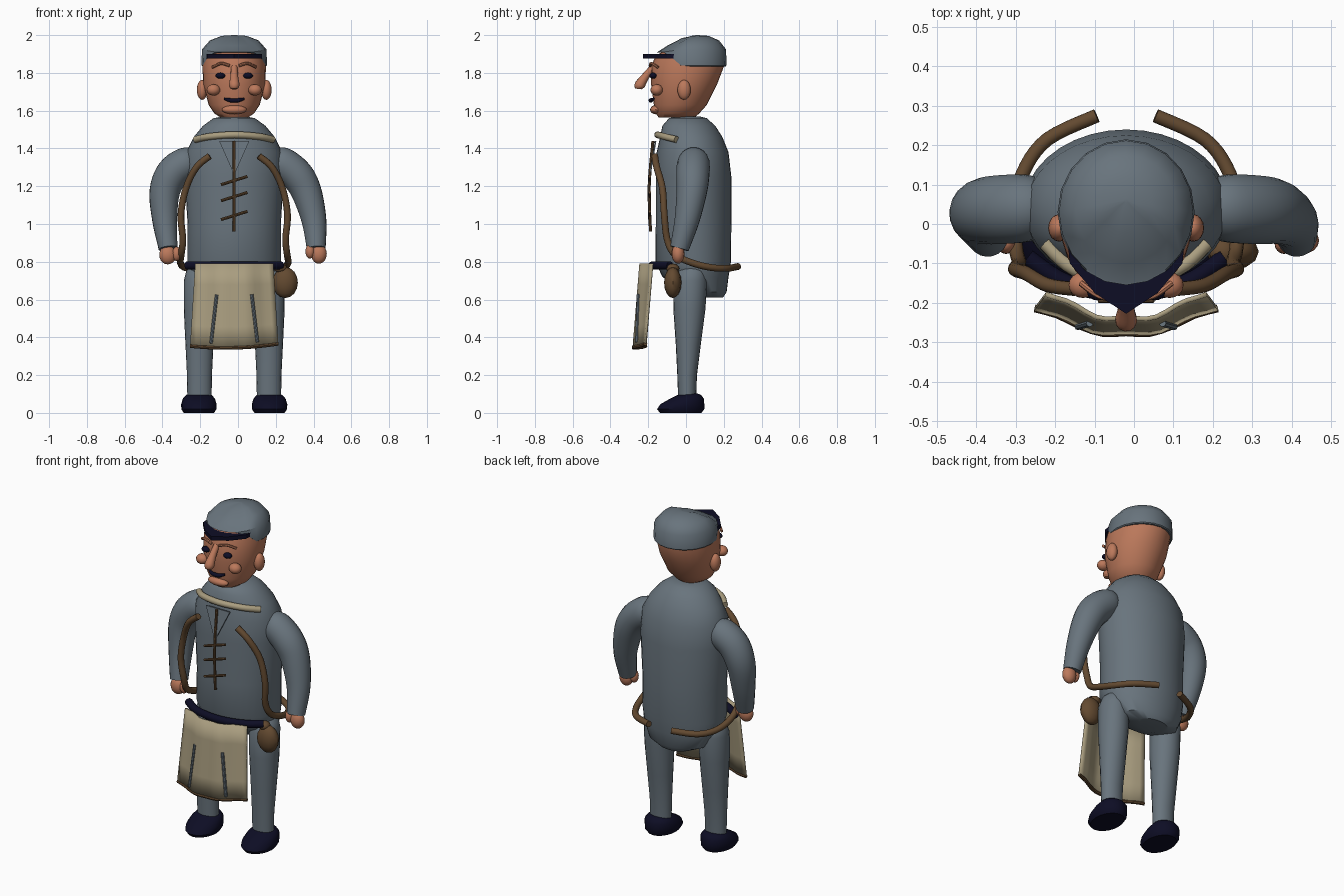
import bpy, bmesh, math
from mathutils import Vector

if "Cube" in bpy.data.objects:
    bpy.data.objects.remove(bpy.data.objects["Cube"])

CX = -0.02  # body centre line


def material(name, rgb):
    m = bpy.data.materials.new(name)
    m.diffuse_color = (*rgb, 1)
    m.use_nodes = True
    m.node_tree.nodes["Principled BSDF"].inputs["Base Color"].default_value = m.diffuse_color
    return m


GREY = material("slate_cloth", (0.14, 0.175, 0.205))
SKIN = material("skin", (0.50, 0.19, 0.105))
BROWN = material("brown_leather", (0.125, 0.068, 0.03))
LINEN = material("linen", (0.40, 0.34, 0.215))
NAVY = material("dark_navy", (0.004, 0.004, 0.018))


def finish(name, bm, mat, angle=40):
    bmesh.ops.recalc_face_normals(bm, faces=bm.faces)
    me = bpy.data.meshes.new(name)
    bm.to_mesh(me)
    bm.free()
    me.materials.append(mat)
    ob = bpy.data.objects.new(name, me)
    bpy.context.collection.objects.link(ob)
    bpy.ops.object.select_all(action='DESELECT')
    ob.select_set(True)
    bpy.context.view_layer.objects.active = ob
    bpy.ops.object.shade_smooth_by_angle(angle=math.radians(angle))
    return ob


def skin_rings(name, rings, mat, cap=True):
    """Join closed loops of points into a tube with end caps."""
    bm = bmesh.new()
    loops = [[bm.verts.new(p) for p in r] for r in rings]
    n = len(loops[0])
    for a, b in zip(loops, loops[1:]):
        for i in range(n):
            bm.faces.new((a[i], a[(i + 1) % n], b[(i + 1) % n], b[i]))
    if cap:
        bm.faces.new(loops[0])
        bm.faces.new(loops[-1])
    return finish(name, bm, mat)


def loft(name, rings, mat, cx=CX, n=28):
    """Stack of ellipses given as (z, centre y, radius x, radius y)."""
    turn = [2 * math.pi * i / n for i in range(n)]
    return skin_rings(name, [[(cx + rx * math.cos(t), cy + ry * math.sin(t), z) for t in turn]
                             for z, cy, rx, ry in rings], mat)


def spline(pts, steps):
    """Catmull-Rom through points of any dimension."""
    p = [pts[0]] + list(pts) + [pts[-1]]
    out = []
    for i in range(1, len(p) - 2):
        for s in range(steps):
            t = s / steps
            out.append([0.5 * (2 * b + (c - a) * t + (2 * a - 5 * b + 4 * c - d) * t * t
                        + (3 * b - a - 3 * c + d) * t ** 3)
                        for a, b, c, d in zip(p[i - 1], p[i], p[i + 1], p[i + 2])])
    return out + [list(pts[-1])]


def tube(name, pts, mat, r=None, n=12, steps=5):
    """Round tube along a smooth path; points are (x, y, z) or (x, y, z, radius)."""
    path = spline([tuple(q) + ((r,) if r else ()) for q in pts], steps)
    rings, side = [], None
    for i, q in enumerate(path):
        a, b = path[max(i - 1, 0)], path[min(i + 1, len(path) - 1)]
        t = (Vector(b[:3]) - Vector(a[:3])).normalized()
        side = side or t.orthogonal()
        side = (side - t * side.dot(t)).normalized()
        up = t.cross(side)
        rings.append([Vector(q[:3]) + q[3] * (side * math.cos(w) + up * math.sin(w))
                      for w in (2 * math.pi * k / n for k in range(n))])
    return skin_rings(name, rings, mat)


def ball(name, c, r, mat, seg=16):
    bm = bmesh.new()
    bmesh.ops.create_uvsphere(bm, u_segments=seg, v_segments=seg // 2 + 2, radius=1)
    for v in bm.verts:
        v.co = Vector([c[k] + v.co[k] * r[k] for k in range(3)])
    return finish(name, bm, mat)


def plate(name, outline, depth, mat):
    """Flat polygon extruded along a vector."""
    bm = bmesh.new()
    f = bm.faces.new([bm.verts.new(p) for p in outline])
    new = bmesh.ops.extrude_face_region(bm, geom=[f], use_keep_orig=True)["geom"]
    bmesh.ops.translate(bm, vec=depth, verts=[g for g in new if isinstance(g, bmesh.types.BMVert)])
    return finish(name, bm, mat, 30)


# Torso and head
loft("torso", [(.61, .13, .10, .065), (.64, .10, .18, .115), (.72, .05, .235, .175),
               (.80, .038, .247, .2), (1.0, .04, .247, .2), (1.25, .04, .262, .2),
               (1.38, .035, .255, .19), (1.46, .028, .215, .165), (1.52, .015, .165, .14),
               (1.56, .01, .11, .10), (1.57, .01, .06, .06)], GREY, n=36)
loft("head", [(1.565, -.05, .075, .095), (1.585, -.045, .105, .115), (1.63, -.03, .135, .14),
              (1.74, -.01, .165, .175), (1.84, .01, .168, .193), (1.895, .02, .16, .178),
              (1.93, .04, .12, .12)], SKIN)

# Cap: faceted dome with its rim raised at the brow
N = 20
rings = []
for scale, z, brow in ((.97, 1.835, .072), (1, 1.84, .07), (.98, 1.925, -.014),
                       (.74, 1.972, -.028), (.38, 1.996, -.012), (.03, 2.0, 0)):
    ring = []
    for i in range(N):
        t = 2 * math.pi * i / N
        front = min(1, max(0, (-math.sin(t) - .4) / .3))
        ring.append((CX + .174 * scale * math.cos(t),
                     .03 + .03 * (1 - scale) + .185 * scale * math.sin(t), z + brow * front))
    rings.append(ring)
skin_rings("cap", rings, GREY)
bill = [(.15, -.03), (.143, -.10), (.08, -.175), (0, -.228)]
bill += [(-x, y) for x, y in bill[-2::-1]]
plate("cap_bill", [(CX + x, y, 1.877) for x, y in bill], (0, 0, .024), NAVY)

# Face
tube("nose", [(CX, -.175, 1.83, .017), (CX, -.215, 1.78, .021), (CX, -.245, 1.735, .028),
              (CX, -.25, 1.715, .018)], SKIN)
ball("chin", (CX, -.16, 1.605), (.066, .03, .024), SKIN)
tube("mouth", [(CX - .052, -.172, 1.663, .006), (CX - .02, -.185, 1.655, .011),
               (CX + .02, -.185, 1.655, .011), (CX + .052, -.172, 1.663, .006)], NAVY)
for s, side in ((-1, "left"), (1, "right")):
    ball(side + "_ear", (CX + s * .17, -.01, 1.71), (.028, .035, .053), SKIN)
    ball(side + "_cheek", (CX + s * .11, -.155, 1.71), (.036, .033, .03), SKIN)
    ball(side + "_eye", (CX + s * .073, -.174, 1.785), (.026, .02, .016), NAVY)
    tube(side + "_brow", [(CX + s * .025, -.19, 1.838), (CX + s * .07, -.182, 1.85),
                          (CX + s * .115, -.15, 1.83)], SKIN, .008, 8)

    # Legs and shoes
    loft(side + "_leg", [(.06, .006, .064, .047), (.2, .006, .066, .052), (.36, .012, .074, .066),
                         (.55, .018, .083, .085), (.7, .022, .083, .09), (.75, .03, .07, .075),
                         (.78, .035, .04, .045)], GREY, CX + s * .184, 20)
    loft(side + "_shoe", [(0, -.028, .08, .11), (.02, -.028, .093, .125), (.045, -.02, .094, .117),
                          (.075, .005, .085, .09), (.095, .018, .068, .062), (.103, .02, .04, .04)],
         NAVY, CX + s * .187, 20)

    # Shoulder strap running over the chest and round the hip
    tube(side + "_strap", [(CX + s * x, y, z) for x, y, z in
         ((.13, -.165, 1.36), (.2, -.155, 1.30), (.255, -.125, 1.19), (.282, -.115, 1.05),
          (.272, -.10, .92), (.28, -.06, .84), (.285, .03, .795), (.262, .13, .77),
          (.20, .215, .765), (.075, .275, .775))], BROWN, .018)

# Arms and hands
tube("left_arm", [(-.225, .04, 1.345, .06), (-.27, .04, 1.325, .085), (-.345, .036, 1.27, .088),
                  (-.388, .03, 1.17, .081), (-.388, .005, 1.02, .066), (-.37, -.035, .87, .05)],
     GREY, n=20)
tube("right_arm", [(.185, .04, 1.345, .06), (.23, .04, 1.325, .085), (.31, .036, 1.26, .088),
                   (.362, .03, 1.17, .081), (.402, .005, 1.02, .066), (.414, -.035, .87, .05)],
     GREY, n=20)
ball("left_hand", (-.372, -.042, .836), (.045, .034, .05), SKIN)
ball("left_thumb", (-.325, -.05, .842), (.024, .026, .038), SKIN)
ball("right_hand", (.428, -.042, .842), (.042, .034, .052), SKIN)
ball("right_thumb", (.381, -.05, .855), (.024, .026, .038), SKIN)

# Collar, neck opening and lacing
tube("collar", [(CX + x, y, z) for x, y, z in
     ((-.205, -.05, 1.447), (-.13, -.115, 1.463), (0, -.15, 1.472), (.13, -.115, 1.463),
      (.205, -.05, 1.447))], LINEN, .018)
plate("neck_opening", [(CX - .08, -.165, 1.44), (CX + .08, -.165, 1.44), (CX, -.195, 1.26)],
      (0, .008, 0), GREY)
tube("lace_cord", [(CX, -.175, 1.44), (CX, -.195, 1.2), (CX, -.188, .96)], BROWN, .008, 8)
for i, z in enumerate((1.23, 1.145, 1.045)):
    tube(f"lace_{i + 1}", [(CX - .07, -.192, z - .022), (CX + .07, -.192, z + .022)],
         BROWN, .008, 8, 1)

# Belt and pouch
tube("belt", [(CX + x, y, .78) for x, y in
     ((-.25, -.085), (-.15, -.15), (0, -.178), (.15, -.15), (.25, -.085))], NAVY, .022)
ball("pouch", (.25, -.07, .69), (.067, .046, .082), BROWN, 12)
ball("pouch_flap", (.225, -.07, .765), (.035, .035, .025), BROWN, 12)


# Apron: curved hanging sheet with hem and two stripes
def apron_point(u, v, out=0.0):
    return (CX + u * (.205 + .027 * v),
            -.245 - .036 * v + .072 * abs(u) ** 1.6 + .006 * math.cos(9 * u) - out,
            .79 - v * (.43 + .015 * (1 - u * u) - .006 * u))


bm = bmesh.new()
cols = [-1 + i / 8 for i in range(17)]
grid = [[bm.verts.new(apron_point(u, v / 4)) for u in cols] for v in range(5)]
for a, b in zip(grid, grid[1:]):
    for i in range(16):
        bm.faces.new((a[i], a[i + 1], b[i + 1], b[i]))
apron = finish("apron", bm, LINEN)
thick = apron.modifiers.new("thickness", 'SOLIDIFY')
thick.thickness, thick.offset = .012, 0
tube("apron_hem", [apron_point(u, 1) for u in cols[::2]], BROWN, .01, 8, 2)
for s, side in ((-1, "left"), (1, "right")):
    tube(side + "_apron_stripe", [apron_point(s * .43, .37, .008), apron_point(s * .53, .95, .008)],
         GREY, .009, 8, 1)
